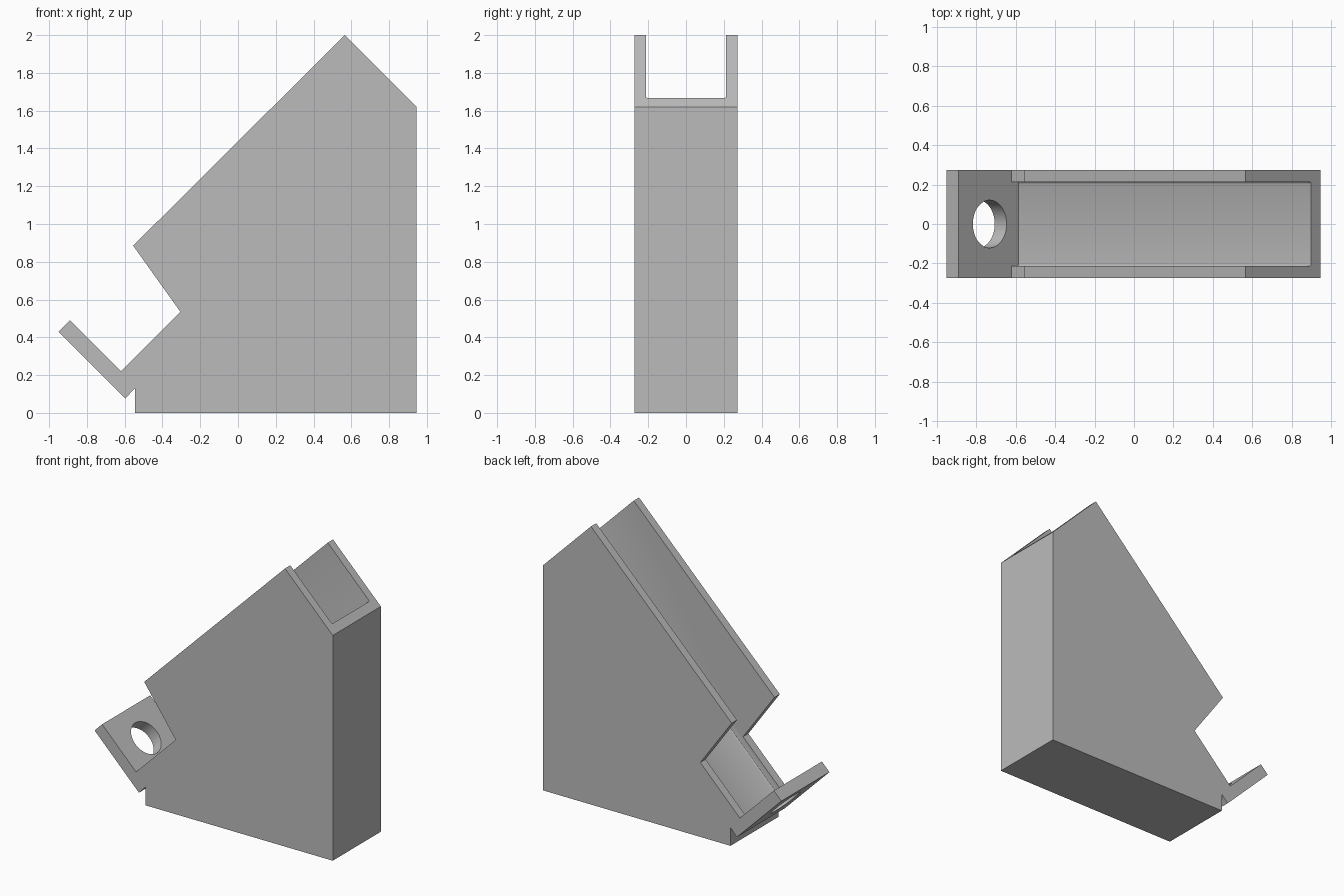
import bpy, bmesh
from mathutils import Matrix, Vector

cube = bpy.data.objects.get("Cube")
if cube:
    bpy.data.objects.remove(cube, do_unlink=True)

grey = bpy.data.materials.new("plain grey")
grey.use_nodes = True
COLOUR = (0.5, 0.5, 0.5, 1)
grey.diffuse_color = COLOUR
grey.node_tree.nodes["Principled BSDF"].inputs["Base Color"].default_value = COLOUR

HALF = 0.273      # half the holder's width
CHANNEL = 0.213   # half the channel's width


def add_object(name, bm):
    bmesh.ops.recalc_face_normals(bm, faces=bm.faces)
    mesh = bpy.data.meshes.new(name)
    bm.to_mesh(mesh)
    bm.free()
    mesh.materials.append(grey)
    obj = bpy.data.objects.new(name, mesh)
    bpy.context.collection.objects.link(obj)
    return obj


def prism(profile, half):
    """Extrude an x-z profile across y."""
    bm = bmesh.new()
    face = bm.faces.new([bm.verts.new((x, -half, z)) for x, z in profile])
    side = bmesh.ops.extrude_face_region(bm, geom=[face])
    verts = [v for v in side["geom"] if isinstance(v, bmesh.types.BMVert)]
    bmesh.ops.translate(bm, verts=verts, vec=(0, 2 * half, 0))
    return bm


def cut(target, cutter):
    mod = target.modifiers.new(cutter.name, "BOOLEAN")
    mod.operation = "DIFFERENCE"
    mod.solver = "EXACT"
    mod.object = cutter
    cutter.hide_render = True
    cutter.hide_viewport = True
    cutter.display_type = "WIRE"


# Body with side walls and the sloping front lip
outline = [(-0.545, 0), (0.945, 0), (0.945, 1.62), (0.565, 2), (-0.555, 0.885),
           (-0.305, 0.535), (-0.62, 0.22), (-0.89, 0.49), (-0.95, 0.43),
           (-0.597, 0.077), (-0.545, 0.13)]
body = add_object("angled_holder", prism(outline, HALF))

# Sloping channel, with slightly rounded floor corners
bm = prism([(-0.585, 0.185), (1.2, 1.97), (0.4, 2.77), (-1.385, 0.985)], CHANNEL)
floor_edges = [e for e in bm.edges
               if all(abs(v.co.z - v.co.x - 0.77) < 0.01 for v in e.verts)
               and abs(e.verts[0].co.x - e.verts[1].co.x) > 1]
bmesh.ops.bevel(bm, geom=floor_edges, offset=0.01, segments=3, profile=0.5,
                affect="EDGES")
cut(body, add_object("channel_cutter", bm))

# Round hole through the lip
slope = Vector((1, 0, 1)).to_track_quat("Z", "Y").to_matrix().to_4x4()
bm = bmesh.new()
bmesh.ops.create_cone(bm, cap_ends=True, segments=48, radius1=0.121, radius2=0.121,
                      depth=0.4, matrix=Matrix.Translation((-0.731, 0, 0.331)) @ slope)
cut(body, add_object("hole_cutter", bm))

# Smooth the hole and fillets while keeping the flat faces crisp
bpy.ops.object.select_all(action="DESELECT")
body.select_set(True)
bpy.context.view_layer.objects.active = body
for modifier in list(body.modifiers):
    bpy.ops.object.modifier_apply(modifier=modifier.name)
bpy.ops.object.shade_smooth_by_angle()
